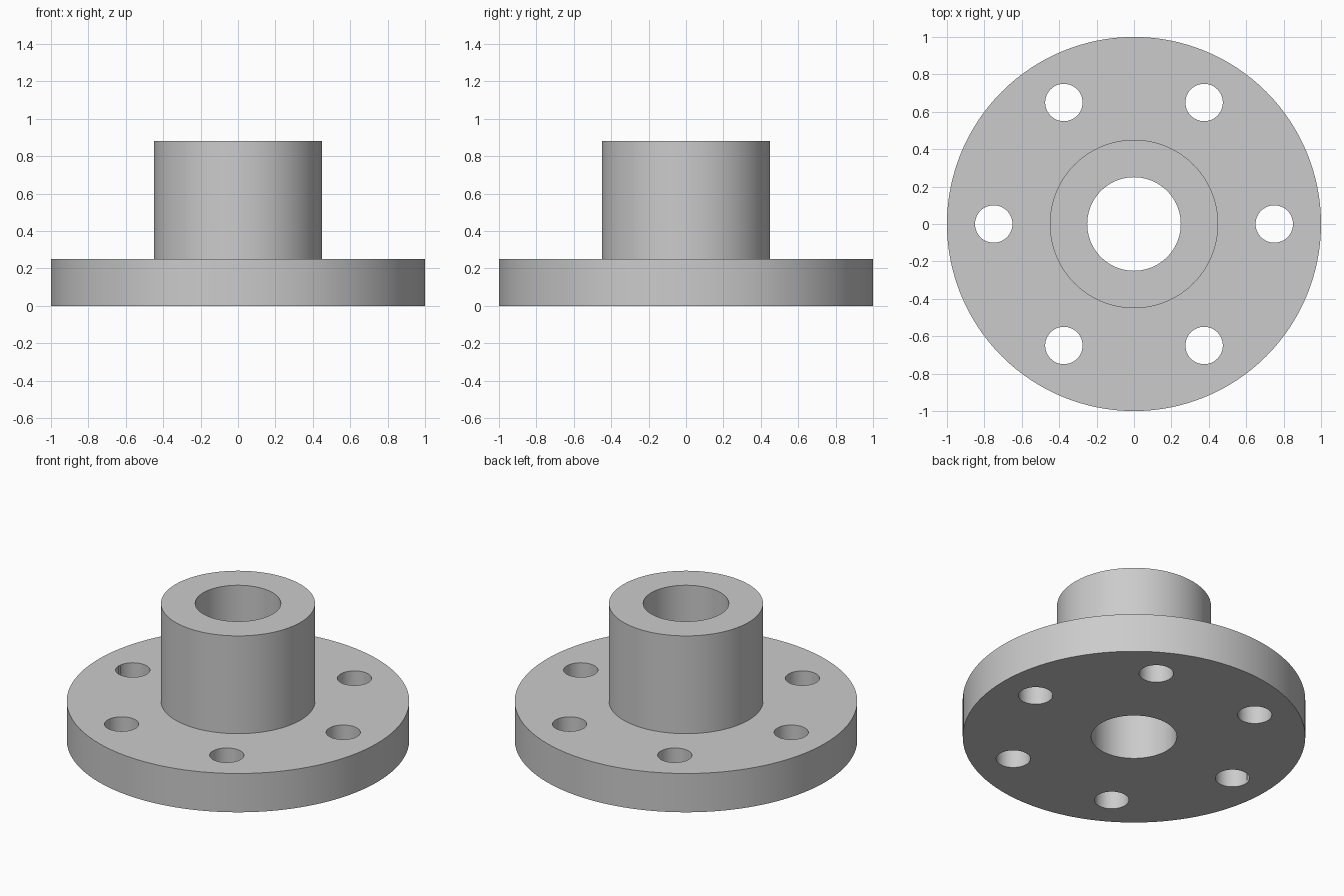
import bpy
import math

if "Cube" in bpy.data.objects:
    bpy.data.objects.remove(bpy.data.objects["Cube"])

FLANGE_R, FLANGE_H = 1.0, 0.25
HUB_R, TOTAL_H = 0.45, 0.88
BORE_R = 0.25
BOLT_R, BOLT_CIRCLE, BOLT_COUNT = 0.10, 0.75, 6

grey = bpy.data.materials.new("plain_grey")
grey.diffuse_color = (0.6, 0.6, 0.6, 1)
grey.use_nodes = True
grey.node_tree.nodes["Principled BSDF"].inputs["Base Color"].default_value = grey.diffuse_color


def lathe(name, profile, segments):
    """Revolve a closed (radius, height) profile around z."""
    n = len(profile)
    verts, faces = [], []
    for i in range(segments):
        a = 2 * math.pi * i / segments
        verts += [(r * math.cos(a), r * math.sin(a), z) for r, z in profile]
        j = (i + 1) % segments
        for k in range(n):
            m = (k + 1) % n
            faces.append((i * n + k, j * n + k, j * n + m, i * n + m))
    mesh = bpy.data.meshes.new(name)
    mesh.from_pydata(verts, [], faces)
    mesh.materials.append(grey)
    obj = bpy.data.objects.new(name, mesh)
    bpy.context.collection.objects.link(obj)
    return obj


# Flange, hub and through bore as one turned body
flange = lathe("flanged_hub", [
    (BORE_R, 0), (FLANGE_R, 0), (FLANGE_R, FLANGE_H),
    (HUB_R, FLANGE_H), (HUB_R, TOTAL_H), (BORE_R, TOTAL_H)], 128)

# Ring of bolt holes drilled through the flange
for i in range(BOLT_COUNT):
    a = 2 * math.pi * i / BOLT_COUNT
    bpy.ops.mesh.primitive_cylinder_add(
        vertices=48, radius=BOLT_R, depth=FLANGE_H * 2,
        location=(BOLT_CIRCLE * math.cos(a), BOLT_CIRCLE * math.sin(a), FLANGE_H / 2))
    cutter = bpy.context.object
    cutter.name = "bolt_hole_cutter"
    cutter.hide_render = True
    cutter.data.materials.append(grey)
    bpy.context.view_layer.objects.active = flange
    drill = flange.modifiers.new("bolt_hole", 'BOOLEAN')
    drill.operation, drill.solver, drill.object = 'DIFFERENCE', 'EXACT', cutter
    bpy.ops.object.modifier_apply(modifier=drill.name)
    bpy.data.objects.remove(cutter)

# Smooth round walls, crisp rims
bpy.ops.object.select_all(action='DESELECT')
flange.select_set(True)
bpy.context.view_layer.objects.active = flange
bpy.ops.object.shade_smooth_by_angle(angle=math.radians(30))
